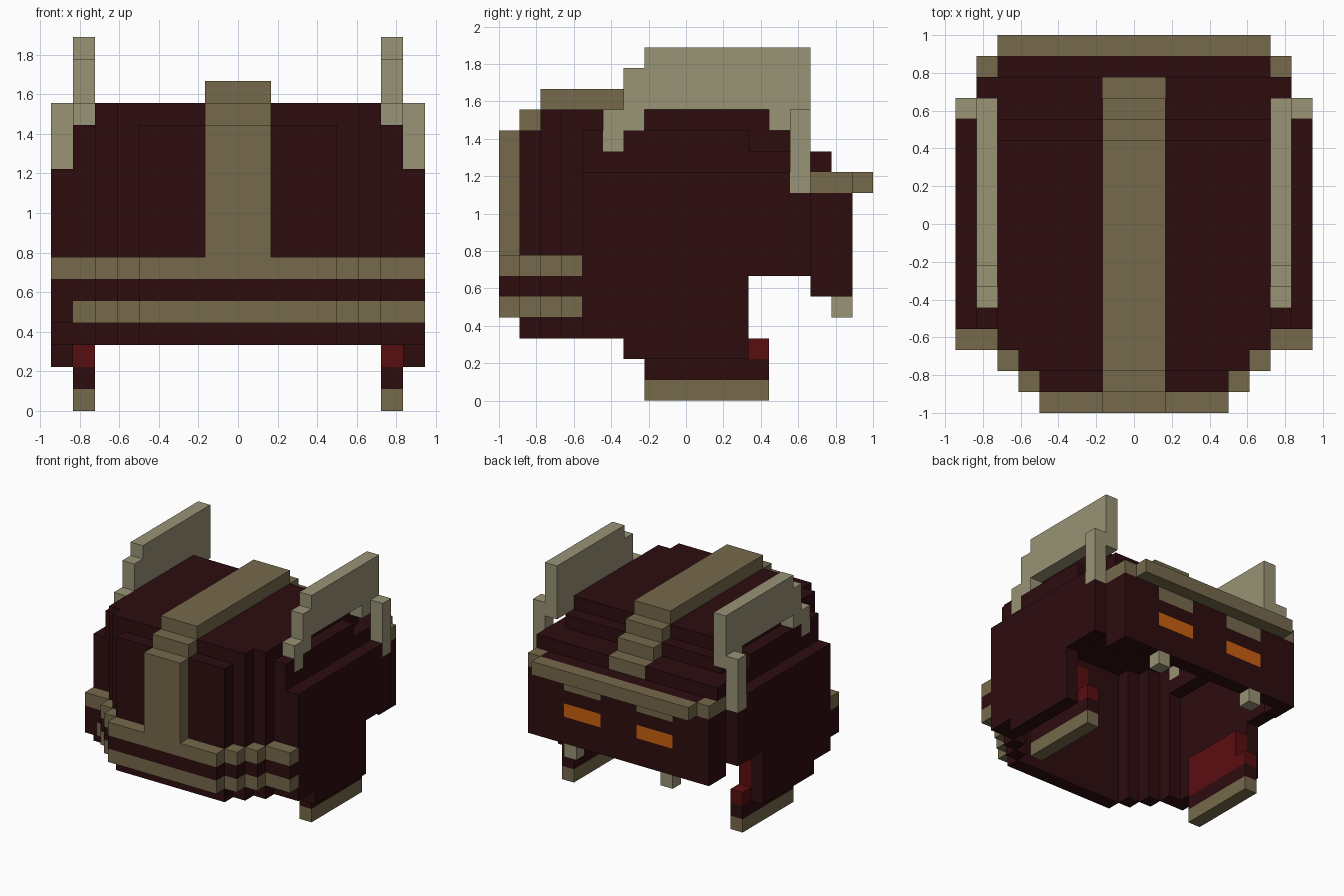
import bpy, bmesh
from mathutils import Vector

if "Cube" in bpy.data.objects:
    bpy.data.objects.remove(bpy.data.objects["Cube"])

U = 1 / 9  # size of one cube cell


def material(name, rgb):
    m = bpy.data.materials.new(name)
    m.diffuse_color = (*rgb, 1)
    m.use_nodes = True
    m.node_tree.nodes["Principled BSDF"].inputs["Base Color"].default_value = m.diffuse_color
    return m


MAROON = material("dark_maroon", (0.026, 0.0037, 0.0048))
KHAKI = material("khaki", (0.181, 0.144, 0.072))
BONE = material("pale_bone", (0.319, 0.292, 0.181))
RED = material("lining_red", (0.102, 0.0044, 0.0052))
ORANGE = material("eye_orange", (0.58, 0.115, 0.0048))

DIRS = [(1, 0, 0), (-1, 0, 0), (0, 1, 0), (0, -1, 0), (0, 0, 1), (0, 0, -1)]


def box(x0, x1, y0, y1, z0, z1):
    """Cells of a block; x is inclusive (cell centres), y and z are edges."""
    return {(x, y, z) for x in range(x0, x1 + 1) for y in range(y0, y1) for z in range(z0, z1)}


def pair(*b):
    """A block and its mirror image."""
    c = box(*b)
    return c | {(-x, y, z) for x, y, z in c}


def step(c, d):
    return (c[0] + d[0], c[1] + d[1], c[2] + d[2])


def build(name, cells, mat):
    """Skin the outside of a set of cube cells and merge its flat areas."""
    bm = bmesh.new()
    for c in sorted(cells):
        centre = Vector((c[0], c[1] + 0.5, c[2] + 0.5))
        for d in DIRS:
            if step(c, d) in cells:
                continue
            n = Vector(d)
            a = Vector((d[1], d[2], d[0])) * 0.5
            b = n.cross(a)
            mid = centre + n * 0.5
            bm.faces.new([bm.verts.new((mid + s * a + t * b) * U)
                          for s, t in ((-1, -1), (1, -1), (1, 1), (-1, 1))])
    bmesh.ops.remove_doubles(bm, verts=bm.verts, dist=1e-4)
    bmesh.ops.dissolve_limit(bm, angle_limit=0.01, verts=bm.verts, edges=bm.edges)
    bmesh.ops.triangulate(bm, faces=[f for f in bm.faces if len(f.verts) > 4])
    for f in bm.faces:
        f.normal_update()
    me = bpy.data.meshes.new(name)
    bm.to_mesh(me)
    bm.free()
    me.materials.append(mat)
    ob = bpy.data.objects.new(name, me)
    bpy.context.collection.objects.link(ob)


# Crest strip running over the top in steps
crest = (box(-1, 1, -9, -8, 6, 13) | box(-1, 1, -8, -7, 13, 14) | box(-1, 1, -7, 4, 14, 15)
         | box(-1, 1, 4, 5, 13, 14) | box(-1, 1, 5, 6, 12, 13) | box(-1, 1, 6, 7, 11, 12))

# Rounded bands around the front
def band(z):
    return (box(-4, 4, -9, -8, z, z + 1) | pair(5, 5, -8, -7, z, z + 1)
            | pair(6, 6, -7, -6, z, z + 1) | pair(7, 8, -6, -5, z, z + 1))


notch = {(-8, -6, 4)}
lower_band, middle_band, upper_band = band(4) - notch, band(5) | notch, band(6) - crest

# Brow rim, eyes and brow patches
brow = box(-6, 6, 8, 9, 10, 11) | pair(7, 7, 6, 8, 10, 11)
eyes = pair(2, 4, 7, 8, 7, 8)
patches = pair(2, 4, 7, 8, 9, 10)

# Side fins with their rear posts
fins = (pair(7, 7, -2, 5, 14, 17) | pair(7, 7, -3, -2, 13, 16) | pair(7, 7, -4, -3, 12, 14)
        | pair(7, 7, 4, 5, 13, 14) | pair(7, 7, 5, 6, 13, 17))
posts = pair(8, 8, 5, 6, 10, 14)

# Cheek guards: feet, lower edge and red lining
feet = pair(7, 7, -2, 4, 0, 1)
cheek_edge = pair(7, 7, -2, 4, 1, 2)
lining = pair(7, 7, -2, 4, 2, 3) | pair(7, 7, -2, 3, 3, 5)
fangs = pair(4, 4, 7, 8, 4, 5)

# Shell: rounded stepped dome
solid = set()
for y in range(-8, 8):
    half = {-8: 4, -7: 5, -6: 6, 6: 7, 7: 7}.get(y, 8)
    top = {-8: 13, 4: 13, 5: 12, 6: 12, 7: 11}.get(y, 14)
    solid |= box(-half, half, y, y + 1, 2, top)
solid -= pair(8, 8, -9, 9, 11, 17)
solid -= pair(7, 7, -9, 3, 13, 17) | pair(7, 7, 3, 9, 12, 17)
# Hollow it from below, then cut the opening under the face
hollow = {c for c in solid if all(step(c, d) in solid for d in DIRS[:5])}
shell = solid - hollow
shell -= box(-9, 9, 3, 6, 0, 6) | box(-9, 9, 6, 9, 0, 5)
shell -= box(-9, 9, -9, -3, 2, 3) | box(-7, 7, -9, 9, 2, 3)
shell -= crest | brow | eyes | patches | fins | posts | lining

for name, cells, mat in [
    ("shell", shell, MAROON), ("middle_band", middle_band, MAROON), ("cheek_edge", cheek_edge, MAROON),
    ("crest_strip", crest, KHAKI), ("lower_band", lower_band, KHAKI), ("upper_band", upper_band, KHAKI),
    ("brow_rim", brow, KHAKI), ("brow_patches", patches, KHAKI), ("cheek_feet", feet, KHAKI),
    ("side_fins", fins, BONE), ("fin_posts", posts, BONE), ("fangs", fangs, BONE),
    ("cheek_lining", lining, RED), ("eyes", eyes, ORANGE),
]:
    build(name, cells, mat)
